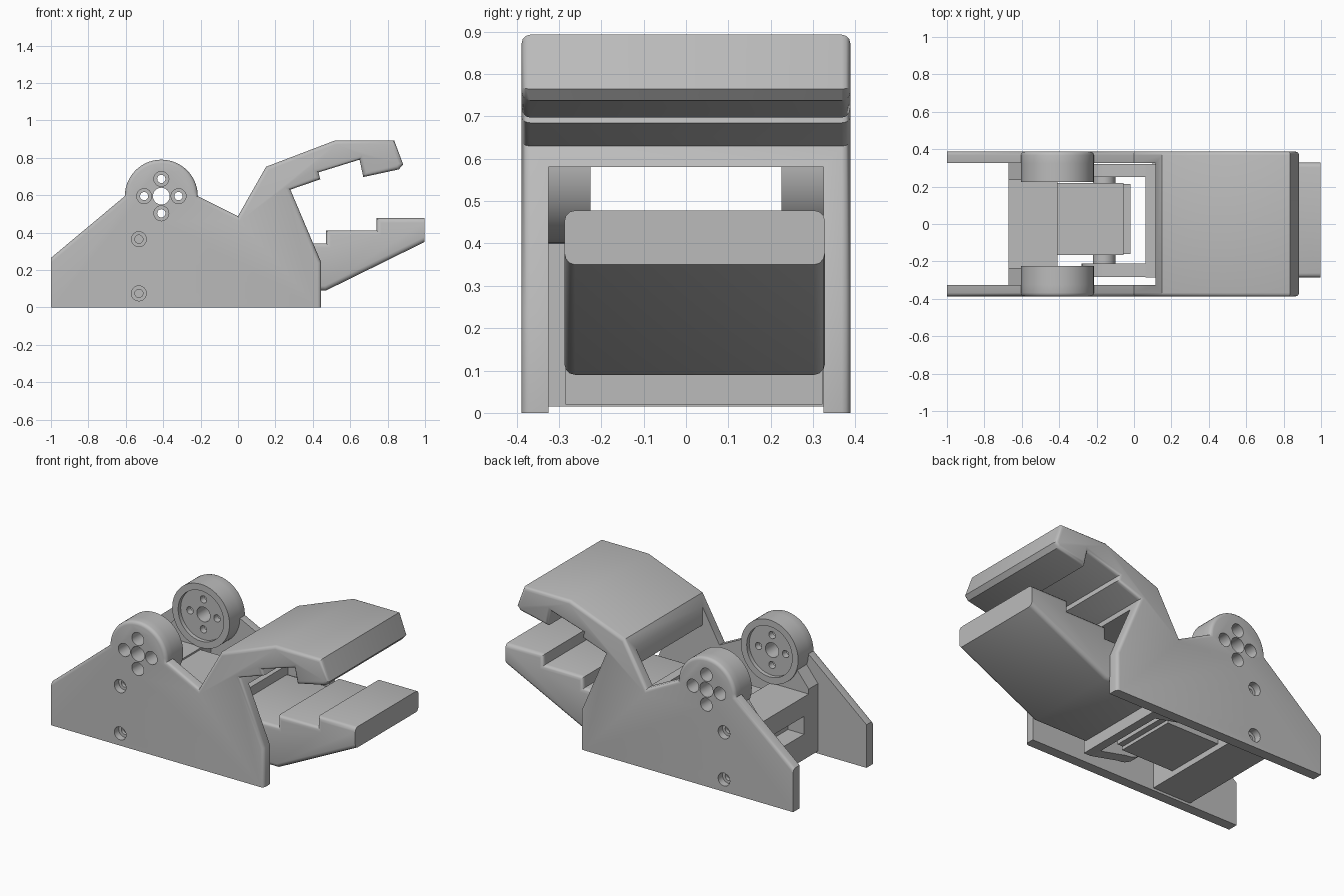
import bpy, bmesh
from math import sin, cos, radians, pi

cube = bpy.data.objects.get("Cube")
if cube:
    bpy.data.objects.remove(cube, do_unlink=True)

grey = bpy.data.materials.new("light grey plastic")
grey.use_nodes = True
COLOUR = (0.5, 0.5, 0.5, 1)
grey.diffuse_color = COLOUR
grey.node_tree.nodes["Principled BSDF"].inputs["Base Color"].default_value = COLOUR

HALF, INNER, BOSS = 0.388, 0.325, 0.225     # outer, inside of plates, inside of hubs
HUB_X, HUB_Z, HUB_R = -0.41, 0.595, 0.195
PIVOT_X, PIVOT_Z = -0.12, 0.22


def arc(cx, cz, r, start, end, n):
    """Points on an arc in the xz plane, angles in degrees."""
    steps = [radians(start + (end - start) * i / n) for i in range(n + 1)]
    return [(cx + r * cos(a), cz + r * sin(a)) for a in steps]


def circle(cx, cz, r, n=32):
    return arc(cx, cz, r, 0, 360 - 360 / n, n - 1)


def add_prism(bm, profile, y0, y1):
    """Extrude an xz profile along y."""
    face = bm.faces.new([bm.verts.new((x, y0, z)) for x, z in profile])
    ext = bmesh.ops.extrude_face_region(bm, geom=[face])["geom"]
    moved = [v for v in ext if isinstance(v, bmesh.types.BMVert)]
    bmesh.ops.translate(bm, verts=moved, vec=(0, y1 - y0, 0))


def make(name, prisms, fillet=0, keep=None, material=grey):
    """Object from prisms; rim edges in the end planes are rounded unless kept."""
    bm = bmesh.new()
    for p in prisms:
        add_prism(bm, *p)
    bmesh.ops.recalc_face_normals(bm, faces=bm.faces)
    if fillet:
        rim = [e for e in bm.edges
               if abs(e.verts[0].co.y - e.verts[1].co.y) < 1e-6
               and not (keep and all(keep(v.co) for v in e.verts))]
        bmesh.ops.bevel(bm, geom=rim, offset=fillet, segments=3, profile=0.5,
                        affect='EDGES', clamp_overlap=True)
        bmesh.ops.recalc_face_normals(bm, faces=bm.faces)
    me = bpy.data.meshes.new(name)
    bm.to_mesh(me)
    bm.free()
    ob = bpy.data.objects.new(name, me)
    bpy.context.collection.objects.link(ob)
    if material:
        me.materials.append(material)
    return ob


def cutter(name, prisms):
    ob = make(name, prisms, material=None)
    ob.hide_render = True
    ob.hide_set(True)
    return ob


def finish(ob, cutters=()):
    """Apply the cuts and smooth the soft edges."""
    bpy.ops.object.select_all(action='DESELECT')
    ob.select_set(True)
    bpy.context.view_layer.objects.active = ob
    for c in cutters:
        mod = ob.modifiers.new(c.name, 'BOOLEAN')
        mod.object, mod.operation, mod.solver = c, 'DIFFERENCE', 'EXACT'
        bpy.ops.object.modifier_apply(modifier=mod.name)
    bpy.ops.object.shade_smooth_by_angle(angle=radians(35))


def box(x0, x1, z0, z1):
    return [(x0, z0), (x1, z0), (x1, z1), (x0, z1)]


# Cutters: cavity between the plates, bores, counterbores and hub recesses
cavity = cutter("cavity_cutter", [
    ([(-1.2, -0.2), (0.6, -0.2), (0.6, 0.58), (0.115, 0.58), (0.115, 1.2), (-1.2, 1.2)],
     -INNER, INNER)])
ring = [(HUB_X + 0.092 * cos(i * pi / 2), HUB_Z + 0.092 * sin(i * pi / 2)) for i in range(4)]
screws = [(-0.53, 0.365), (-0.53, 0.075)]
bores = cutter("bore_cutter",
               [(circle(HUB_X, HUB_Z, 0.045), -1, 1)]
               + [(circle(x, z, 0.022, 20), -1, 1) for x, z in ring + screws])
wide = []
for s in (-1, 1):
    wide += [(circle(x, z, 0.04, 24), s * 0.29, s * 0.5) for x, z in ring]
    wide += [(circle(x, z, 0.04, 24), s * 0.345, s * 0.5) for x, z in screws]
    wide.append((circle(HUB_X, HUB_Z, 0.155, 40), s * 0.1, s * 0.25))
counterbores = cutter("counterbore_cutter", wide)

# Side plates and upper jaw in one shell
outline = [(-1, 0), (-1, 0.265)]
outline += arc(HUB_X, HUB_Z, HUB_R, 180, 0, 28)
outline += [(0, 0.488), (0.15, 0.752), (0.52, 0.893), (0.835, 0.893), (0.883, 0.765),
            (0.86, 0.738), (0.67, 0.697), (0.65, 0.79), (0.43, 0.722), (0.44, 0.685),
            (0.28, 0.63), (0.445, 0.24), (0.445, 0)]
shell = make("side_plates_and_upper_jaw", [(outline, -HALF, HALF)], 0.025,
             lambda c: c.z < 0.001 or c.x < -0.999)
finish(shell, [cavity, bores, counterbores])

# Hubs and mount walls, one per side
for s, side in ((-1, "right"), (1, "left")):
    hub = make(side + "_hub", [(circle(HUB_X, HUB_Z, HUB_R, 56), s * BOSS, s * INNER)])
    finish(hub, [bores, counterbores])
    wall = [(-0.67, 0.015), (-0.41, 0.015), (-0.41, 0.41), (-0.59, 0.53), (-0.67, 0.43)]
    finish(make(side + "_mount_wall", [(wall, s * 0.235, s * INNER)]))

# Cross frame that holds the motor, with a slot in its back
frame = make("motor_frame", [(box(-0.67, -0.41, 0.015, 0.4), -0.24, 0.24)])
slot = cutter("slot_cutter", [(box(-0.8, -0.56, 0.17, 0.28), -0.19, 0.19)])
finish(frame, [slot])

# Motor with end cap and shaft discs
finish(make("motor_body", [(box(-0.41, -0.055, 0.05, 0.39), -0.165, 0.22)]))
finish(make("motor_cap", [(box(-0.055, -0.018, 0.07, 0.36), -0.16, 0.215)]))
finish(make("motor_shaft_discs", [
    (circle(PIVOT_X - 0.04, PIVOT_Z, 0.06), -0.215, -0.165),
    (circle(PIVOT_X - 0.04, PIVOT_Z, 0.06), 0.22, 0.255)]))

# Lower jaw: stepped block
jaw = [(0.1, 0.09), (0.47, 0.09), (0.998, 0.35), (0.998, 0.478), (0.74, 0.478),
       (0.74, 0.412), (0.47, 0.412), (0.47, 0.343), (0.1, 0.343)]
finish(make("lower_jaw", [(jaw, -0.287, 0.328)], 0.025,
            lambda c: c.x > 0.99 or c.x < 0.11))

# Wall behind the jaw and round-ended arms to the motor shaft
finish(make("lower_jaw_back_wall", [(box(0.062, 0.116, 0.02, 0.4), -0.285, 0.322)]))
arm = [(0.064, 0.02), (0.064, 0.4)] + arc(PIVOT_X, PIVOT_Z, 0.16, 90, 270, 20)
for name, y0, y1 in (("right_jaw_arm", -0.283, -0.21), ("left_jaw_arm", 0.25, 0.32)):
    finish(make(name, [(arm, y0, y1)]))
